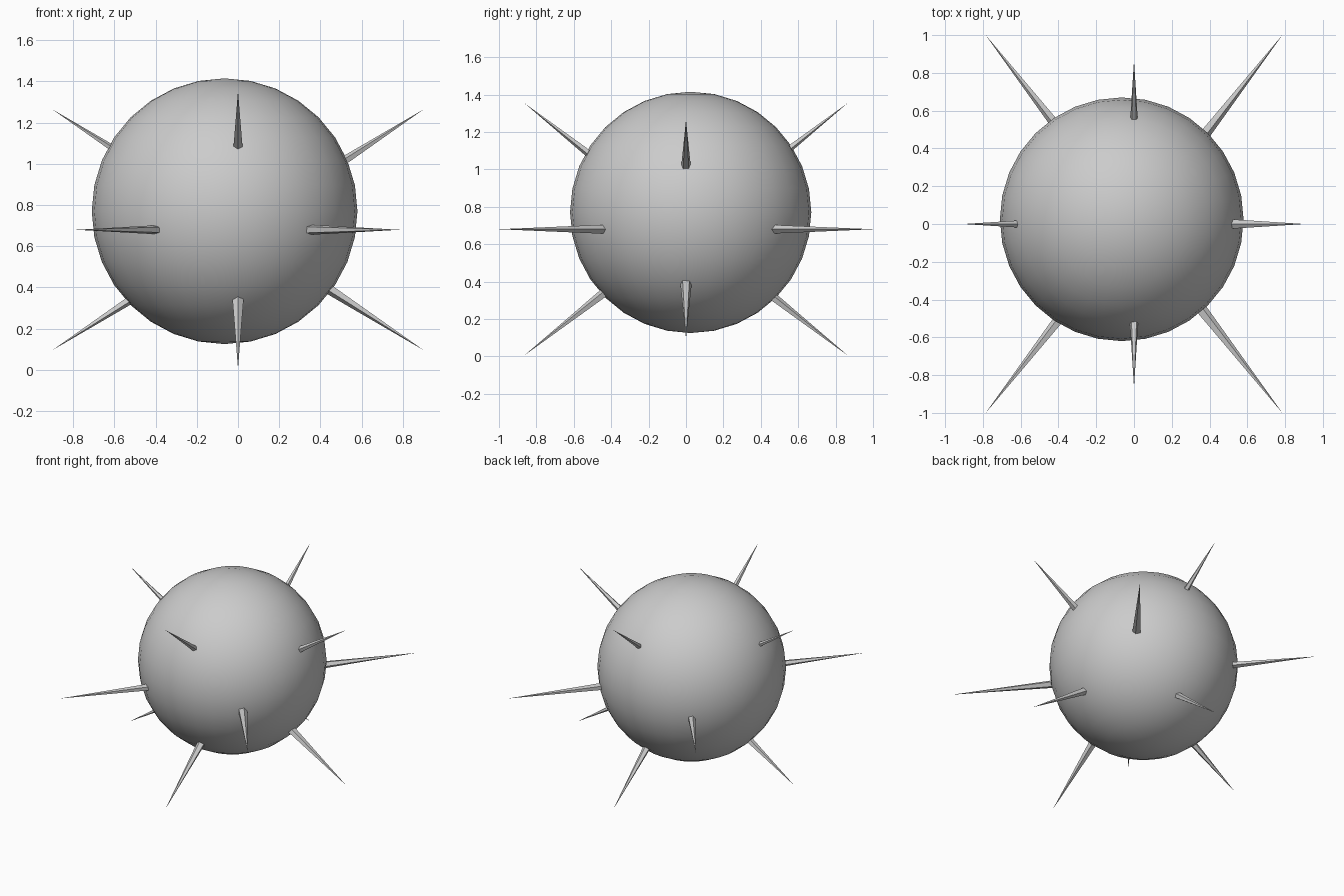
import bpy
import bmesh
import math
from mathutils import Vector

cube = bpy.data.objects.get("Cube")
if cube:
    bpy.data.objects.remove(cube, do_unlink=True)

grey = bpy.data.materials.new("plain grey")
grey.use_nodes = True
grey.diffuse_color = (0.6, 0.6, 0.6, 1)
grey.node_tree.nodes["Principled BSDF"].inputs["Base Color"].default_value = (0.6, 0.6, 0.6, 1)

HUB = Vector((0, 0, 0.68))      # point where all spikes meet

# Round body, slightly off the hub
bpy.ops.mesh.primitive_uv_sphere_add(segments=32, ring_count=16, radius=0.645,
                                     location=(-0.065, 0.025, 0.77))
body = bpy.context.object
body.name = "round_body"
body.data.materials.append(grey)
bpy.ops.object.shade_smooth()


def add_spike(name, tip, inward, inner_radius, side_radius):
    """Five-sided pyramid from the hub to the tip, one flat side facing inward."""
    axis = tip.normalized()
    side = axis.cross(inward).normalized()
    inner = side.cross(axis)
    bm = bmesh.new()
    ring = []
    for i in range(5):
        a = math.pi / 5 + i * math.tau / 5
        ring.append(bm.verts.new(inner * inner_radius * math.cos(a)
                                 + side * side_radius * math.sin(a)))
    apex = bm.verts.new(tip)
    bm.faces.new(ring)
    for i in range(5):
        bm.faces.new((ring[i], ring[(i + 1) % 5], apex))
    bmesh.ops.recalc_face_normals(bm, faces=bm.faces)
    mesh = bpy.data.meshes.new(name)
    bm.to_mesh(mesh)
    bm.free()
    mesh.materials.append(grey)
    spike = bpy.data.objects.new(name, mesh)
    spike.location = HUB
    bpy.context.collection.objects.link(spike)


# Three groups of four mirrored spikes, one in each main plane
for s in (-1, 1):
    for t in (-1, 1):
        lr = "left" if s > 0 else "right"
        fb = "back" if t > 0 else "front"
        ud = "upper" if t > 0 else "lower"
        add_spike(f"{fb}_{lr}_spike", Vector((0.785 * s, t, 0)),
                  Vector((-s, 0, 0)), 0.058, 0.046)
        add_spike(f"{ud}_{lr}_spike", Vector((0.902 * s, 0, 0.585 * t)),
                  Vector((0, 0, -t)), 0.052, 0.062)
        end = "back" if s > 0 else "front"
        add_spike(f"{ud}_{end}_spike", Vector((0, 0.865 * s, 0.675 * t)),
                  Vector((0, -s, 0)), 0.052, 0.058)
